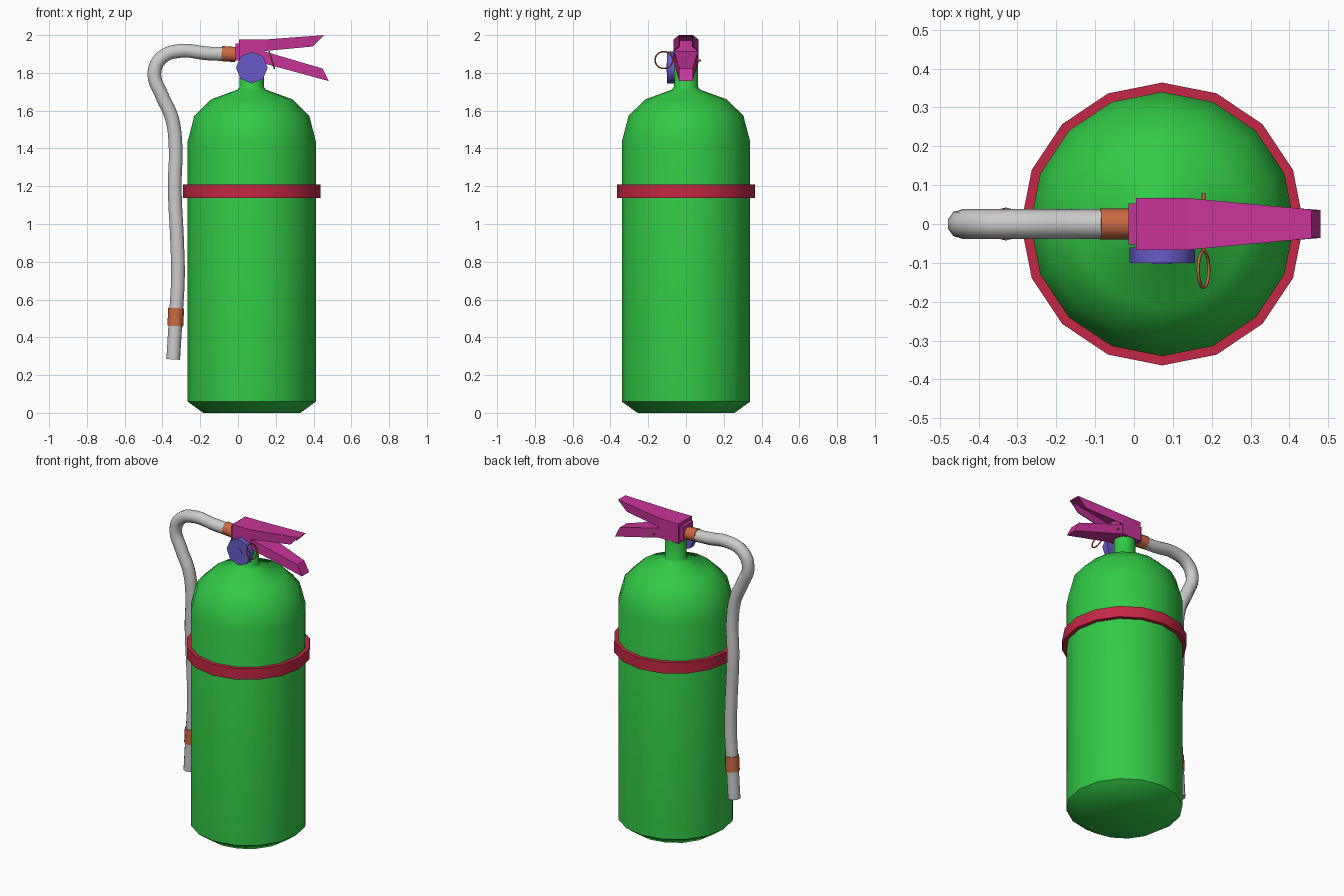
import bpy, bmesh
from math import cos, sin, pi, radians
from mathutils import Vector, Matrix

if "Cube" in bpy.data.objects:
    bpy.data.objects.remove(bpy.data.objects["Cube"])

CX = 0.073  # cylinder axis


def material(name, rgb):
    m = bpy.data.materials.new(name)
    m.diffuse_color = (*rgb, 1)
    m.use_nodes = True
    m.node_tree.nodes["Principled BSDF"].inputs["Base Color"].default_value = m.diffuse_color
    return m


GREEN = material("green", (0.032, 0.58, 0.061))
RED = material("red", (0.55, 0.020, 0.060))
PINK = material("magenta", (0.58, 0.034, 0.32))
BLUE = material("violet", (0.14, 0.105, 0.58))
BRASS = material("copper", (0.60, 0.145, 0.058))


def finish(name, bm, mat, angle=None):
    bmesh.ops.recalc_face_normals(bm, faces=bm.faces)
    me = bpy.data.meshes.new(name)
    bm.to_mesh(me)
    bm.free()
    ob = bpy.data.objects.new(name, me)
    bpy.context.collection.objects.link(ob)
    if mat:
        me.materials.append(mat)
    if angle:
        bpy.ops.object.select_all(action='DESELECT')
        bpy.context.view_layer.objects.active = ob
        ob.select_set(True)
        bpy.ops.object.shade_smooth_by_angle(angle=radians(angle))
    return ob


def loft(bm, rings, closed=False):
    """Skin a list of equal-length point rings, capped or looped."""
    vr = [[bm.verts.new(p) for p in r] for r in rings]
    n = len(vr[0])
    pairs = list(zip(vr, vr[1:])) + ([(vr[-1], vr[0])] if closed else [])
    for a, b in pairs:
        for i in range(n):
            j = (i + 1) % n
            bm.faces.new((a[i], a[j], b[j], b[i]))
    if not closed:
        bm.faces.new(vr[0])
        bm.faces.new(vr[-1])


def lathe(name, profile, sides, mat, origin, axis=(0, 0, 1), closed=False, angle=30):
    """Revolve (radius, height) points about an axis through origin."""
    bm = bmesh.new()
    loft(bm, [[(r * cos(2 * pi * i / sides), r * sin(2 * pi * i / sides), h)
               for i in range(sides)] for r, h in profile], closed)
    rot = Vector((0, 0, 1)).rotation_difference(Vector(axis)).to_matrix().to_4x4()
    bm.transform(Matrix.Translation(origin) @ rot)
    return finish(name, bm, mat, angle)


def box(name, lo, hi, mat):
    bm = bmesh.new()
    loft(bm, [[(x, lo[1], lo[2]), (x, hi[1], lo[2]), (x, hi[1], hi[2]), (x, lo[1], hi[2])]
              for x in (lo[0], hi[0])])
    return finish(name, bm, mat)


def lever(name, stations, mat, t=None):
    """Lever, solid or (with wall t) U-section; station = plate x, z, lip x, z, half width."""
    bm = bmesh.new()
    rings = []
    for px, pz, ex, ez, w in stations:
        ring = [(ex, -w, ez), (px, -w, pz), (px, w, pz), (ex, w, ez)]
        if t:
            d = t if ez > pz else -t
            ix = px + (ex - px) * d / (ez - pz)
            ring += [(ex, w - t, ez), (ix, w - t, pz + d),
                     (ix, t - w, pz + d), (ex, t - w, ez)]
        rings.append(ring)
    loft(bm, rings)
    return finish(name, bm, mat)


# Tank with dome and neck, and the band round it
lathe("tank", [(0.257, 0), (0.34, 0.06), (0.34, 1.435), (0.304, 1.573), (0.215, 1.66),
               (0.075, 1.711), (0.064, 1.726), (0.064, 1.87)], 16, GREEN, (CX, 0, 0), angle=40)
lathe("band", [(0.335, 1.137), (0.364, 1.137), (0.364, 1.208), (0.335, 1.208)], 16, RED,
      (CX, 0, 0), closed=True)

# Valve block and levers
box("valve_block", (0.005, -0.067, 1.85), (0.14, 0.067, 1.976), PINK)
box("valve_plate", (-0.014, -0.053, 1.865), (0.01, 0.053, 1.955), PINK)
lever("upper_lever", [(0.135, 1.976, 0.135, 1.915, 0.067),
                      (0.457, 2.0, 0.397, 1.94, 0.037)], PINK, 0.005)
lever("lower_lever", [(0.12, 1.855, 0.135, 1.915, 0.064),
                      (0.48, 1.757, 0.447, 1.823, 0.036)], PINK)

# Pressure gauge with a dial disc on its front
lathe("gauge", [(0.084, 0), (0.084, 0.04)], 8, BLUE, (CX, -0.06, 1.828), (0, -1, 0), angle=50)
lathe("gauge_hub", [(0.025, 0), (0.025, 0.043)], 12, BLUE, (CX, -0.06, 1.828), (0, -1, 0))

# Safety pin and its pull ring
lathe("safety_pin", [(0.005, 0), (0.005, 0.15)], 8, BRASS, (0.179, -0.07, 1.866), (0, 1, 0), angle=50)
bm = bmesh.new()
loft(bm, [[((0.047 + 0.004 * cos(b)) * cos(a), (0.047 + 0.004 * cos(b)) * sin(a), 0.004 * sin(b))
           for b in (k * pi / 3 for k in range(6))]
          for a in (k * pi / 12 for k in range(24))], closed=True)
bm.transform(Matrix.Translation((0.179, -0.117, 1.868)) @ Matrix.Rotation(radians(73), 4, 'Y'))
finish("pull_ring", bm, BRASS, 70)

# Hose: swept tube
path = [(-0.03, 1.898), (-0.16, 1.903), (-0.31, 1.916), (-0.405, 1.88), (-0.443, 1.795),
        (-0.405, 1.685), (-0.35, 1.56), (-0.331, 1.42), (-0.335, 1.19), (-0.322, 0.9),
        (-0.318, 0.72), (-0.33, 0.5), (-0.343, 0.283)]
cu = bpy.data.curves.new("hose", 'CURVE')
cu.dimensions = '3D'
cu.bevel_depth = 0.038
cu.bevel_resolution = 3
cu.resolution_u = 5
cu.use_fill_caps = True
sp = cu.splines.new('BEZIER')
sp.bezier_points.add(len(path) - 1)
for p, (x, z) in zip(sp.bezier_points, path):
    p.co = (x, 0, z)
    p.handle_left_type = p.handle_right_type = 'AUTO'
sp.use_smooth = True
hose = bpy.data.objects.new("hose", cu)
bpy.context.collection.objects.link(hose)

# Hose collars
lathe("valve_collar", [(0.04, 0), (0.04, 0.075)], 12, BRASS, (-0.012, 0, 1.897), (-1, 0, 0.07), angle=40)
lathe("nozzle_collar", [(0.042, 0), (0.042, 0.095)], 12, BRASS, (-0.332, 0, 0.46), (0.05, 0, 1), angle=40)
